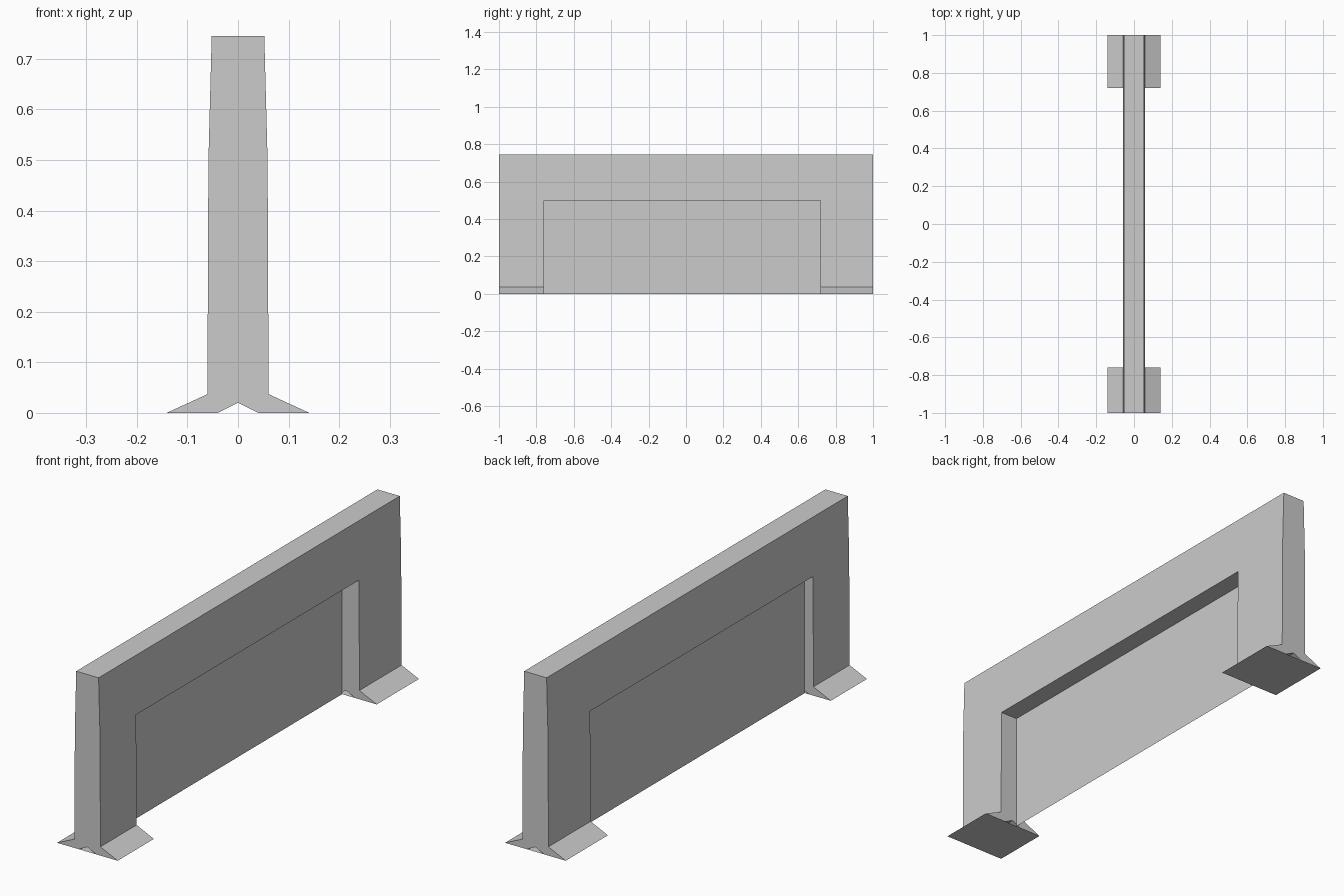
import bpy, bmesh

if "Cube" in bpy.data.objects:
    bpy.data.objects.remove(bpy.data.objects["Cube"])

Y = [-1.0, -0.76, 0.72, 1.0]      # ends of the wall and edges of the opening
TOP, OPEN = 0.745, 0.5


def finish(name, bm, recalc=True):
    bmesh.ops.remove_doubles(bm, verts=bm.verts[:], dist=1e-5)
    if recalc:
        bmesh.ops.recalc_face_normals(bm, faces=bm.faces[:])
    me = bpy.data.meshes.new(name)
    bm.to_mesh(me)
    bm.free()
    ob = bpy.data.objects.new(name, me)
    bpy.context.collection.objects.link(ob)
    return ob


def face(bm, pts):
    bm.faces.new([bm.verts.new(p) for p in pts])


def strip(bm, profile, y0, y1):
    """Sweep an open x-z profile along y."""
    for (xa, za), (xb, zb) in zip(profile, profile[1:]):
        face(bm, [(xa, y0, za), (xb, y0, zb), (xb, y1, zb), (xa, y1, za)])


def cap(bm, profile, y):
    face(bm, [(x, y, z) for x, z in profile])


# wall frame: two flared posts with a lintel across the top
right = [(0.0585, OPEN), (0.0605, 0.037), (0.141, 0), (0.04, 0)]
post = right + [(0, 0.02)] + [(-x, z) for x, z in reversed(right)]
lintel = [(0.0585, OPEN), (0.052, TOP), (-0.052, TOP), (-0.0585, OPEN)]
bm = bmesh.new()
for y0, y1 in ((Y[0], Y[1]), (Y[2], Y[3])):
    strip(bm, post, y0, y1)
    cap(bm, post, y0)
    cap(bm, post, y1)
for y0, y1 in zip(Y, Y[1:]):
    strip(bm, lintel, y0, y1)
cap(bm, lintel, Y[0])
cap(bm, lintel, Y[3])
strip(bm, [lintel[0], lintel[3]], Y[1], Y[2])     # underside of the lintel
finish("wall_frame", bm)

# flat soles closing the groove under each foot
for name, y0, y1 in (("front_sole", Y[0], Y[1]), ("back_sole", Y[2], Y[3])):
    bm = bmesh.new()
    face(bm, [(-0.04, y0, 0), (-0.04, y1, 0), (0.04, y1, 0), (0.04, y0, 0)])
    finish(name, bm, recalc=False)

# thin infill sheet in the opening, set slightly off centre
bm = bmesh.new()
strip(bm, [(-0.02, 0), (-0.02, OPEN)], Y[1], Y[2])
finish("infill_panel", bm)
